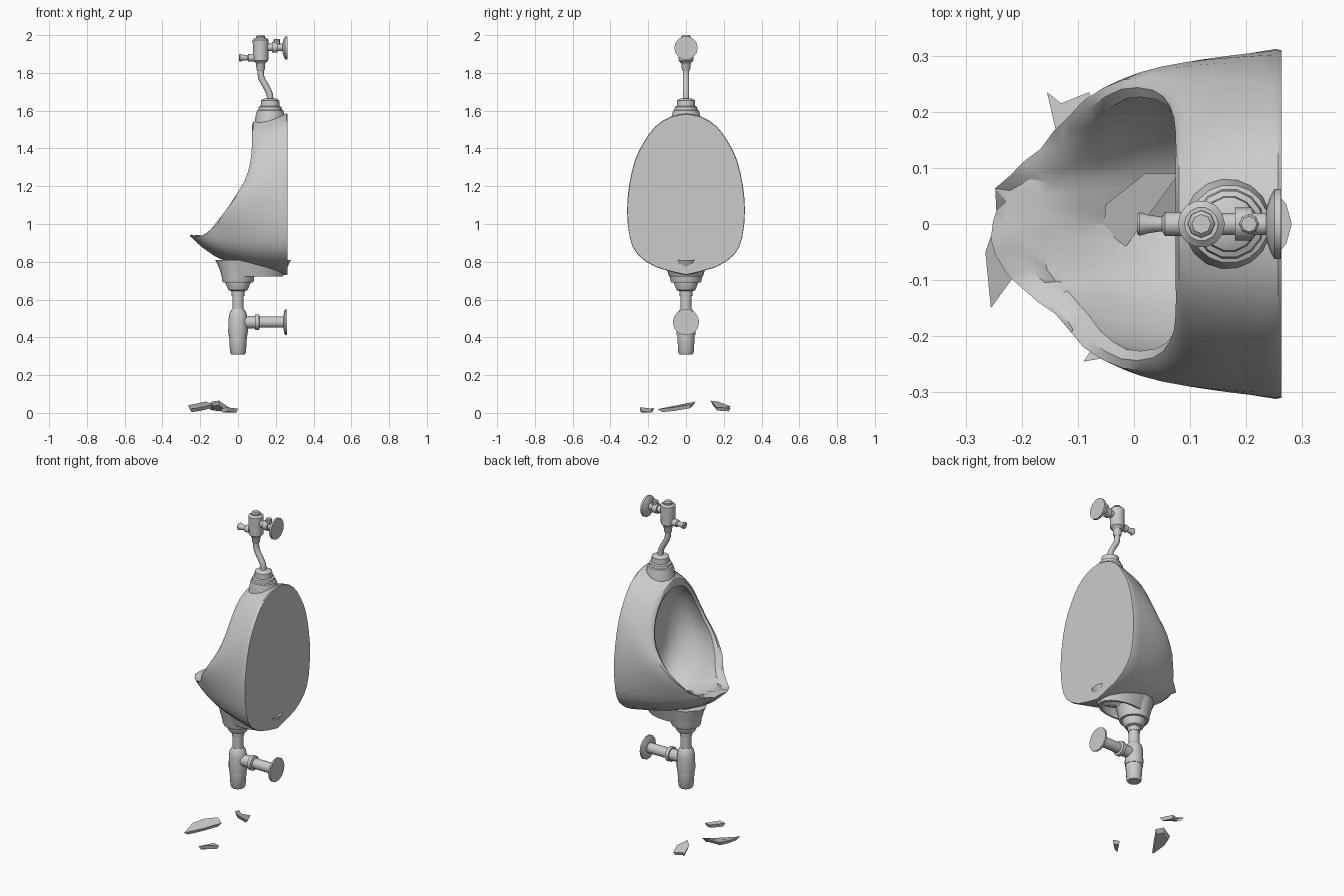
import bpy, bmesh, math, random
from mathutils import Vector

random.seed(4)
cube = bpy.data.objects.get("Cube")
if cube:
    bpy.data.objects.remove(cube)

grey = bpy.data.materials.new("grey ceramic")
grey.use_nodes = True
grey.diffuse_color = (0.6, 0.6, 0.6, 1)
grey.node_tree.nodes["Principled BSDF"].inputs["Base Color"].default_value = (0.6, 0.6, 0.6, 1)


def finish(bm, name, angle=35):
    """Turn a bmesh into a shaded object."""
    bmesh.ops.recalc_face_normals(bm, faces=bm.faces)
    mesh = bpy.data.meshes.new(name)
    bm.to_mesh(mesh)
    bm.free()
    obj = bpy.data.objects.new(name, mesh)
    bpy.context.collection.objects.link(obj)
    mesh.materials.append(grey)
    bpy.ops.object.select_all(action='DESELECT')
    obj.select_set(True)
    bpy.context.view_layer.objects.active = obj
    bpy.ops.object.shade_smooth_by_angle(angle=math.radians(angle))
    return obj


def loft(rings, name, angle=35):
    """Skin a list of point rings and cap both ends."""
    bm = bmesh.new()
    loops = [[bm.verts.new(p) for p in ring] for ring in rings]
    n = len(loops[0])
    for a, b in zip(loops, loops[1:]):
        for i in range(n):
            k = (i + 1) % n
            bm.faces.new((a[i], a[k], b[k], b[i]))
    bm.faces.new(loops[0])
    bm.faces.new(loops[-1])
    return finish(bm, name, angle)


def turned(name, profile, origin, axis='Z', sides=14, stretch=1):
    """Lathe (distance, radius) pairs along an axis."""
    rings = []
    for d, r in profile:
        ring = []
        for i in range(sides):
            a = math.tau * i / sides
            u, v = r * stretch * math.cos(a), r * math.sin(a)
            ring.append(Vector(origin) + Vector((u, v, d) if axis == 'Z' else (d, u, v)))
        rings.append(ring)
    return loft(rings, name)


def spline(points, s):
    """Smooth curve through points, s from 0 to 1."""
    p = [Vector(q) for q in points]
    u = s * (len(p) - 1)
    i = min(int(u), len(p) - 2)
    t = u - i
    a, b, c, d = p[max(i - 1, 0)], p[i], p[i + 1], p[min(i + 2, len(p) - 1)]
    return b + (c - a) * t / 2 + (a - b * 2.5 + c * 2 - d / 2) * t**2 + ((b - c) * 3 + d - a) * t**3 / 2


def shard(name, points, thick):
    """Broken chip: a flat polygon with a narrower underside."""
    top = [Vector(p) for p in points]
    mid = sum(top, Vector()) / len(top)
    low = [p.lerp(mid, 0.2) - Vector((0, 0, thick)) for p in top]
    return loft([top, low], name, 5)


# Bowl outlines, top centre round to bottom centre
back = [(.26, 0, 1.585), (.26, .08, 1.57), (.26, .16, 1.52), (.26, .22, 1.44),
        (.26, .27, 1.34), (.26, .302, 1.2), (.26, .313, 1.07), (.26, .3, .93),
        (.26, .26, .84), (.26, .16, .77), (.26, 0, .728)]
rim = [(.08, 0, 1.54), (.08, .1, 1.5), (.08, .175, 1.42), (.07, .225, 1.32),
       (.04, .255, 1.22), (-.02, .257, 1.13), (-.09, .22, 1.04), (-.14, .165, .975),
       (-.2, .11, .94), (-.245, .06, .94), (-.252, 0, .945)]
half = 20
steps = range(2 * half)


def sweep(func):
    """Full ring from a half outline function."""
    ring = []
    for j in steps:
        s = (j if j <= half else 2 * half - j) / half
        p = func(s)
        ring.append(Vector((p.x, p.y if j <= half else -p.y, p.z)))
    return ring


def outward(p):
    return Vector((0, p.y, p.z - 1.15)).normalized()


def outer(t):
    def at(s):
        p = spline(rim, s).lerp(spline(back, s), t)
        return p + outward(p) * math.sin(math.pi * t**0.7) * (0.01 + 0.055 * s**4)
    return at


def inner_rim(s):
    p = spline(rim, s)
    drop = 0.05 * max(0, 1 - 3 * s) + 0.015 * s**4
    return Vector((p.x * (0.66 if p.x < 0 else 1), p.y * 0.87, p.z - drop))


def inner(t):
    """Hollow of the bowl, curving from the rim into the back wall."""
    def at(s):
        p, q = inner_rim(s), spline(back, s)
        quick, slow = math.sin(t * math.pi / 2), 1 - math.cos(t * math.pi / 2)
        r = Vector((p.x + (0.215 - p.x) * quick, p.y + (q.y * 0.35 - p.y) * slow,
                    p.z + (1.17 + (q.z - 1.17) * 0.35 - p.z) * slow))
        return r + outward(r) * math.sin(math.pi * t) * (0.02 + 0.09 * s**4)
    return at


def rounded_back(s):
    p = spline(back, s)
    return Vector((0.263, p.y * 0.99, 1.15 + (p.z - 1.15) * 0.99))


def crest(s):
    p = spline(rim, s).lerp(inner_rim(s), 0.5)
    return p + Vector((-0.006, 0, 0.006))


# Bowl shell with a jagged broken front lip
lip, top, inside = sweep(outer(0)), sweep(crest), sweep(inner_rim)
for j in steps:
    s = 1 - abs(j - half) / half
    if s > 0.62:
        for ring, size in ((lip, .006), (top, .013), (inside, .008)):
            ring[j] += Vector([random.uniform(-size, size) for k in range(3)])
        top[j].z -= 0.012
rings = [sweep(rounded_back)] + [sweep(outer(t)) for t in (.98, .85, .7, .55, .4, .25, .12)]
rings += [lip, top, inside] + [sweep(inner(t)) for t in (.12, .28, .45, .62, .8, 1)]
bowl = loft(rings, "bowl")

# Recess under the bowl behind the drain neck, with its skirt
bm = bmesh.new()
bmesh.ops.create_uvsphere(bm, u_segments=16, v_segments=10, radius=1)
for v in bm.verts:
    v.co = Vector((.15 + .075 * v.co.x, .07 * v.co.y, .735 + .045 * v.co.z))
cutter = finish(bm, "recess_cutter")
cutter.hide_render = True
cutter.hide_viewport = True
cut = bowl.modifiers.new("recess", 'BOOLEAN')
cut.operation = 'DIFFERENCE'
cut.object = cutter
turned("drain_skirt", [(.81, .115), (.75, .098), (.722, .09), (.722, .08), (.79, .075)],
       (.08, 0, 0), sides=20, stretch=1.75)

# Drain neck, trap and lower wall pipe
turned("drain_neck", [(.69, .08), (.70, .084), (.72, .086), (.76, .097), (.81, .108)], (0, 0, 0), sides=18)
turned("drain_nut", [(.62, .034), (.645, .036), (.65, .05), (.685, .066), (.70, .066)], (0, 0, 0))
turned("drain_pipe", [(.52, .03), (.64, .03)], (0, 0, 0))
turned("trap_body", [(.41, .05), (.43, .052), (.5, .05), (.53, .045), (.55, .032)], (0, 0, 0))
turned("trap_cup", [(.31, .036), (.32, .042), (.40, .047), (.42, .047)], (0, 0, 0))
turned("waste_pipe", [(.03, .034), (.09, .034), (.09, .043), (.11, .043), (.115, .03), (.25, .03)],
       (0, 0, .48), 'X')
turned("waste_wall_plate", [(.24, .03), (.245, .062), (.25, .07), (.26, .07)], (0, 0, .48), 'X')

# Inlet collar on top of the bowl
turned("inlet_base", [(1.53, .083), (1.57, .077), (1.60, .07), (1.605, .06)], (.17, 0, 0), sides=18)
turned("inlet_nut", [(1.59, .065), (1.62, .06), (1.625, .05), (1.655, .048), (1.665, .03)], (.17, 0, 0))

# Bent supply pipe
path = [(.17, 0, 1.65), (.167, 0, 1.69), (.145, 0, 1.735), (.122, 0, 1.78), (.12, 0, 1.86)]
curve = bpy.data.curves.new("supply_pipe", 'CURVE')
curve.dimensions = '3D'
curve.bevel_depth = 0.017
curve.bevel_resolution = 2
line = curve.splines.new('POLY')
line.points.add(12)
for i, point in enumerate(line.points):
    point.co = (*spline(path, i / 12), 1)
curve.materials.append(grey)
bpy.context.collection.objects.link(bpy.data.objects.new("supply_pipe", curve))

# Flush valve with handle, cap and wall pipe
turned("valve_nut", [(1.81, .018), (1.82, .023), (1.85, .024), (1.86, .03)], (.12, 0, 0))
turned("valve_body", [(1.85, .025), (1.865, .04), (1.96, .042), (1.975, .042), (1.985, .03)], (.12, 0, 0))
turned("valve_cap", [(1.975, .025), (1.993, .024), (2.0, .017)], (.12, 0, 0), sides=8)
turned("valve_handle", [(.005, .017), (.01, .021), (.028, .016), (.05, .013), (.055, .021), (.085, .021)],
       (0, 0, 1.88), 'X')
turned("supply_wall_pipe", [(.15, .02), (.18, .02), (.18, .029), (.21, .029), (.21, .02), (.25, .02)],
       (0, 0, 1.935), 'X')
turned("stop_screw", [(1.95, .018), (1.975, .018), (1.98, .014)], (.205, 0, 0), sides=8)
turned("supply_wall_plate", [(.235, .025), (.243, .05), (.25, .062), (.262, .062)], (0, 0, 1.932), 'X')

# Chips lying in the bowl and on the floor
shard("bowl_chip", [(-.055, -.01, .87), (-.025, -.055, .87), (.0, -.02, .88), (.08, .09, .90),
                    (.02, .09, .91), (-.05, .035, .89)], .02)
shard("floor_chip_front", [(-.255, -.15, .02), (-.265, -.05, .04), (-.24, .02, .045), (-.17, .05, .06),
                           (-.13, .03, .045), (-.19, -.06, .03)], .02)
shard("floor_chip_left", [(-.155, .235, .035), (-.14, .17, .06), (-.1, .13, .065), (-.05, .16, .03),
                          (-.08, .235, .025), (-.13, .215, .03)], .02)
shard("floor_chip_right", [(-.09, -.245, .02), (-.06, -.24, .03), (.0, -.18, .022), (-.04, -.17, .025)], .02)
